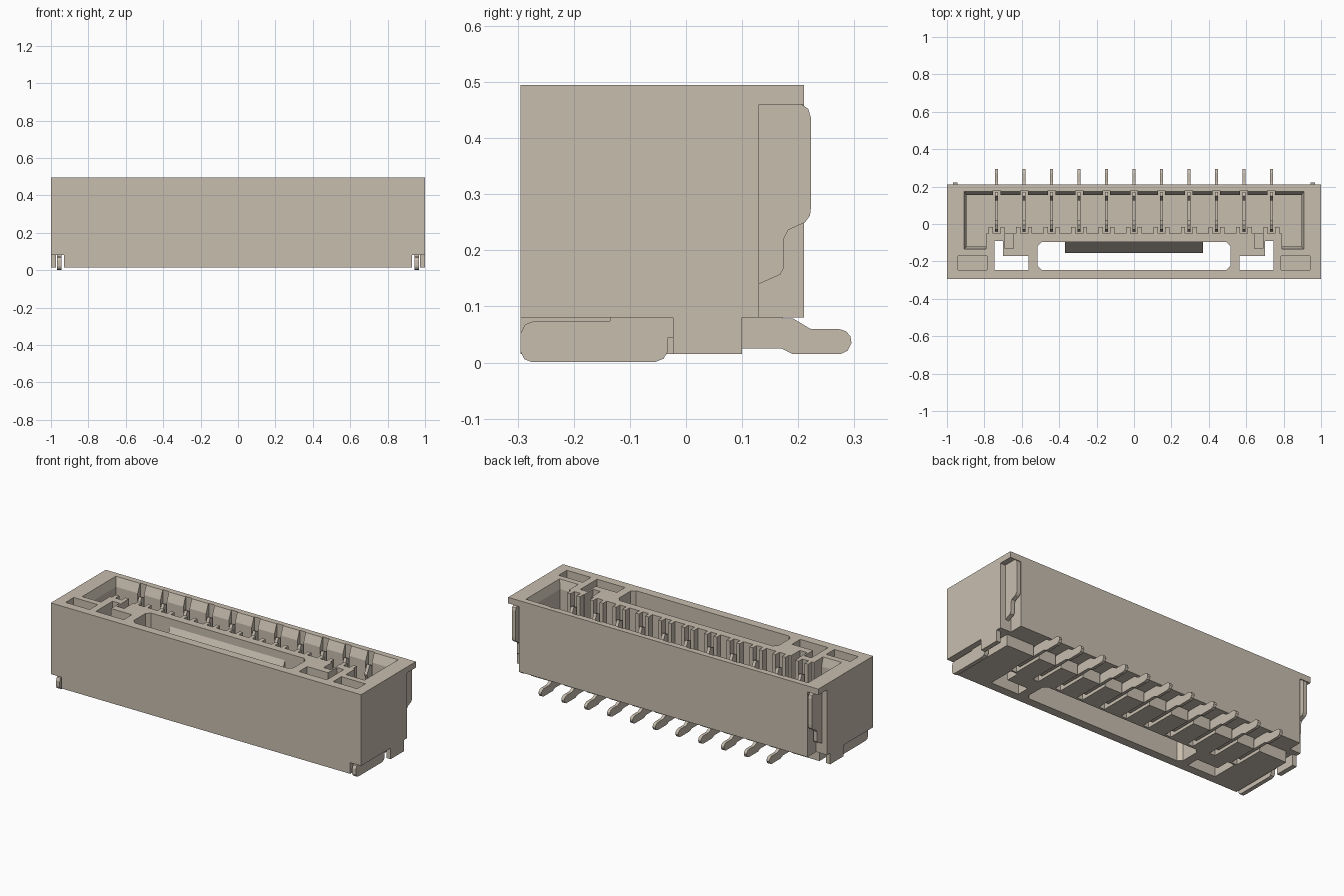
import bpy
import bmesh

cube = bpy.data.objects.get("Cube")
if cube:
    bpy.data.objects.remove(cube, do_unlink=True)

beige = bpy.data.materials.new("warm beige")
beige.use_nodes = True
COLOUR = (0.578, 0.515, 0.429, 1.0)
beige.diffuse_color = COLOUR
beige.node_tree.nodes["Principled BSDF"].inputs["Base Color"].default_value = COLOUR

PINS = [(i - 5) * 0.147 for i in range(11)]
FLOOR = 0.12


def make_object(name, bm):
    bmesh.ops.recalc_face_normals(bm, faces=bm.faces)
    mesh = bpy.data.meshes.new(name)
    bm.to_mesh(mesh)
    bm.free()
    mesh.materials.append(beige)
    obj = bpy.data.objects.new(name, mesh)
    bpy.context.scene.collection.objects.link(obj)
    return obj


def prism(name, points, axis, lo, hi):
    """Extrude a profile: (x, y) points along z, or (y, z) points along x."""
    bm = bmesh.new()
    place = (lambda a, b, t: (a, b, t)) if axis == "z" else (lambda a, b, t: (t, a, b))
    low = [bm.verts.new(place(a, b, lo)) for a, b in points]
    high = [bm.verts.new(place(a, b, hi)) for a, b in points]
    bm.faces.new(low)
    bm.faces.new(high)
    n = len(points)
    for i in range(n):
        j = (i + 1) % n
        bm.faces.new((low[i], low[j], high[j], high[i]))
    return make_object(name, bm)


def box(name, x0, x1, y0, y1, z0, z1):
    return prism(name, [(x0, y0), (x1, y0), (x1, y1), (x0, y1)], "z", z0, z1)


def frustum(name, bottom, z0, top, z1):
    """Tapered block between two rectangles (x0, x1, y0, y1)."""
    bm = bmesh.new()
    for (x0, x1, y0, y1), z in ((bottom, z0), (top, z1)):
        for x in (x0, x1):
            for y in (y0, y1):
                bm.verts.new((x, y, z))
    bmesh.ops.convex_hull(bm, input=bm.verts)
    return make_object(name, bm)


def cut(target, cutter):
    cutter.hide_render = True
    mod = target.modifiers.new("cut", "BOOLEAN")
    mod.operation = "DIFFERENCE"
    mod.solver = "EXACT"
    mod.object = cutter
    with bpy.context.temp_override(object=target, active_object=target):
        bpy.ops.object.modifier_apply(modifier=mod.name)
    bpy.data.objects.remove(cutter, do_unlink=True)


def mirrored_x(side, a, b):
    return (a, b) if side > 0 else (-b, -a)


# Housing block with a stepped underside at the back
housing = prism("housing", [(-0.295, 0.015), (0.10, 0.015), (0.10, 0.08),
                            (0.21, 0.08), (0.21, 0.495), (-0.295, 0.495)], "x", -1, 1)

# Main cavity: ribbed front edge and contact slots in the back edge
outline = [(-0.895, -0.12), (-0.79, -0.12), (-0.79, -0.05)]
for p in PINS:
    outline += [(p - 0.042, -0.05), (p - 0.042, -0.015), (p - 0.02, -0.015), (p - 0.02, -0.05),
                (p + 0.02, -0.05), (p + 0.02, -0.015), (p + 0.042, -0.015), (p + 0.042, -0.05)]
outline += [(0.79, -0.05), (0.79, -0.12), (0.895, -0.12), (0.895, 0.155)]
for p in reversed(PINS):
    outline += [(p + 0.02, 0.155), (p + 0.02, 0.18), (p - 0.02, 0.18), (p - 0.02, 0.155)]
outline.append((-0.895, 0.155))
cut(housing, prism("cavity_cutter", outline, "z", FLOOR, 0.6))

# Lead-in chamfer around the back and the ends of the cavity
cut(housing, frustum("chamfer_cutter", (-0.895, 0.895, 0.0, 0.155), 0.445,
                     (-0.91, 0.91, 0.0, 0.175), 0.4951))

# Long through slot with clipped corners
sx, c = 0.515, 0.022
cut(housing, prism("slot_cutter", [(-sx + c, -0.245), (sx - c, -0.245), (sx, -0.245 + c),
                                   (sx, -0.095 - c), (sx - c, -0.095), (-sx + c, -0.095),
                                   (-sx, -0.095 - c), (-sx, -0.245 + c)], "z", -0.1, 0.6))

for s in (-1, 1):
    # End pocket chamfer
    x0, x1 = mirrored_x(s, 0.79, 0.895)
    x2, x3 = mirrored_x(s, 0.79, 0.91)
    cut(housing, frustum("end_chamfer_cutter", (x0, x1, -0.12, 0.05), 0.445,
                         (x2, x3, -0.135, 0.05), 0.4951))
    # Key notch beside the cavity
    x0, x1 = mirrored_x(s, 0.643, 0.69)
    cut(housing, box("key_cutter", x0, x1, -0.13, 0.02, FLOOR + 0.01, 0.6))
    # L-shaped through opening
    corner = [(0.565, -0.245), (0.745, -0.245), (0.745, -0.09),
              (0.70, -0.09), (0.70, -0.17), (0.565, -0.17)]
    cut(housing, prism("opening_cutter", [(s * x, y) for x, y in corner], "z", -0.1, 0.6))
    # Blind pocket in the top
    x0, x1 = mirrored_x(s, 0.785, 0.94)
    cut(housing, box("pocket_cutter", x0, x1, -0.245, -0.17, 0.36, 0.6))
    # Lower front corner notch, the groove behind it, and the back corner recess
    x0, x1 = mirrored_x(s, 0.93, 1.1)
    cut(housing, box("corner_cutter", x0, x1, -0.4, -0.023, -0.1, 0.08))
    cut(housing, box("recess_cutter", x0, x1, 0.13, 0.4, -0.1, 0.46))
    x0, x1 = mirrored_x(s, 0.93, 0.973)
    cut(housing, box("groove_cutter", x0, x1, -0.1, 0.2, -0.1, 0.08))

# Contact grooves in the underside
for p in PINS:
    cut(housing, box("pin_groove_cutter", p - 0.018, p + 0.018, -0.08, 0.15, -0.1, 0.078))

# Sloped latch ledge inside the long slot
prism("latch_ledge", [(-0.09, 0.46), (-0.095, 0.45), (-0.155, 0.33),
                      (-0.155, 0.29), (-0.09, 0.29)], "x", -0.37, 0.37)

# Forked contacts, each with a solder foot at the back
contact = [(-0.04, 0.025), (0.17, 0.025), (0.19, 0.015), (0.275, 0.015), (0.288, 0.021),
           (0.295, 0.035), (0.293, 0.047), (0.285, 0.056), (0.272, 0.06), (0.222, 0.06),
           (0.19, 0.079), (0.172, 0.079), (0.172, 0.42), (0.15, 0.43), (0.125, 0.38),
           (0.145, 0.33), (0.145, 0.13), (0.0, 0.13), (0.0, 0.33), (0.02, 0.38),
           (-0.005, 0.43), (-0.03, 0.42), (-0.04, 0.1)]
for i, p in enumerate(PINS):
    prism("contact_%d" % (i + 1), contact, "x", p - 0.009, p + 0.009)

# Side fixing tabs: solder plate at the bottom, retaining spring at the back
plate = [(-0.275, 0.001), (-0.055, 0.001), (-0.04, 0.007), (-0.032, 0.02), (-0.032, 0.045),
         (-0.023, 0.045), (-0.023, 0.09), (-0.135, 0.09), (-0.135, 0.074), (-0.27, 0.074),
         (-0.287, 0.068), (-0.295, 0.052), (-0.295, 0.02), (-0.288, 0.006)]
spring = [(0.12, 0.136), (0.13, 0.14), (0.168, 0.157), (0.174, 0.168), (0.174, 0.22),
          (0.182, 0.236), (0.212, 0.25), (0.221, 0.262), (0.223, 0.28), (0.223, 0.435),
          (0.218, 0.452), (0.205, 0.461), (0.12, 0.461)]
for s, side in ((1, "left"), (-1, "right")):
    x0, x1 = mirrored_x(s, 0.943, 0.967)
    prism(side + "_solder_plate", plate, "x", x0, x1)
    prism(side + "_retaining_spring", spring, "x", x0, x1)
